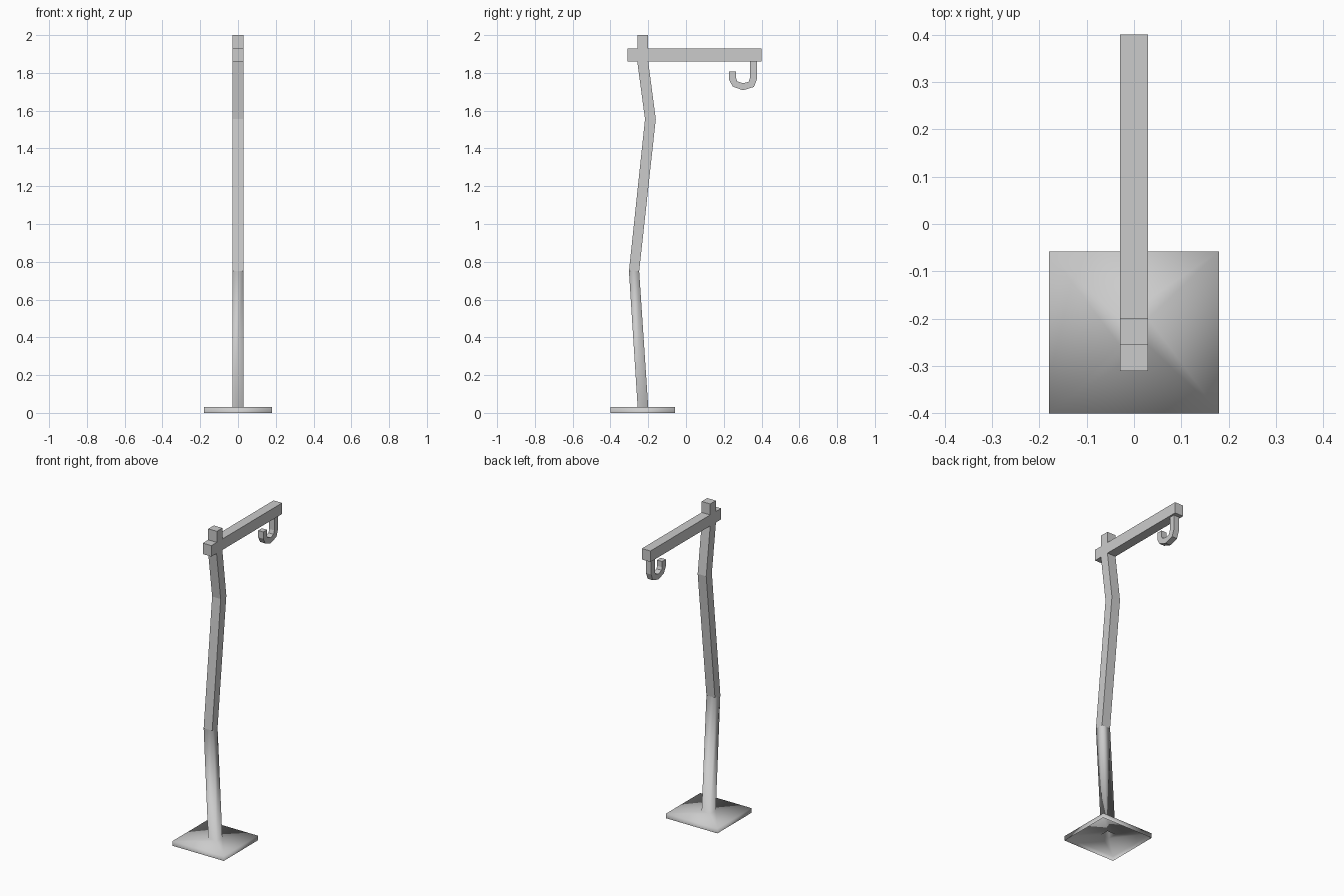
import bpy, bmesh

if "Cube" in bpy.data.objects:
    bpy.data.objects.remove(bpy.data.objects["Cube"])


def loft(name, rings, cap_start=True, cap_end=True, smooth_rings=0):
    """Rings are rectangles: half width in x, then (y, z) of the two long edges."""
    bm = bmesh.new()
    loops = []
    for hx, y0, z0, y1, z1 in rings:
        loops.append([bm.verts.new(p) for p in
                      ((-hx, y0, z0), (hx, y0, z0), (hx, y1, z1), (-hx, y1, z1))])
    for i, (a, b) in enumerate(zip(loops, loops[1:])):
        for k in range(4):
            n = (k + 1) % 4
            f = bm.faces.new((a[k], a[n], b[n], b[k]))
            f.smooth = i < smooth_rings
    if cap_start:
        bm.faces.new(loops[0][::-1])
    if cap_end:
        bm.faces.new(loops[-1])
    bmesh.ops.recalc_face_normals(bm, faces=bm.faces[:])
    me = bpy.data.meshes.new(name)
    bm.to_mesh(me)
    bm.free()
    ob = bpy.data.objects.new(name, me)
    bpy.context.collection.objects.link(ob)
    return ob


W = 0.03

# hollow foot plate running into the crooked post
loft("base_and_post", [
    (0.18, -0.40, 0, -0.058, 0),
    (0.18, -0.40, 0.03, -0.058, 0.03),
    (W, -0.256, 0.03, -0.20, 0.03),
    (W, -0.302, 0.75, -0.248, 0.75),
    (W, -0.217, 1.555, -0.16, 1.555),
    (W, -0.258, 1.86, -0.20, 1.86),
], cap_start=False, cap_end=False, smooth_rings=3)

# horizontal arm
loft("arm", [(W, -0.31, 1.86, -0.31, 1.93), (W, 0.40, 1.86, 0.40, 1.93)])

# post end above the arm
loft("post_top", [(W, -0.256, 1.93, -0.20, 1.93), (W, -0.256, 2.0, -0.20, 2.0)],
     cap_start=False)

# hanging hook: outer edge then inner edge along the bend
H = 0.018
loft("hook", [
    (H, 0.376, 1.86, 0.339, 1.86),
    (H, 0.376, 1.768, 0.339, 1.775),
    (H, 0.360, 1.726, 0.332, 1.753),
    (H, 0.302, 1.708, 0.302, 1.745),
    (H, 0.247, 1.728, 0.271, 1.755),
    (H, 0.228, 1.765, 0.265, 1.772),
    (H, 0.228, 1.808, 0.265, 1.808),
], cap_start=False)
